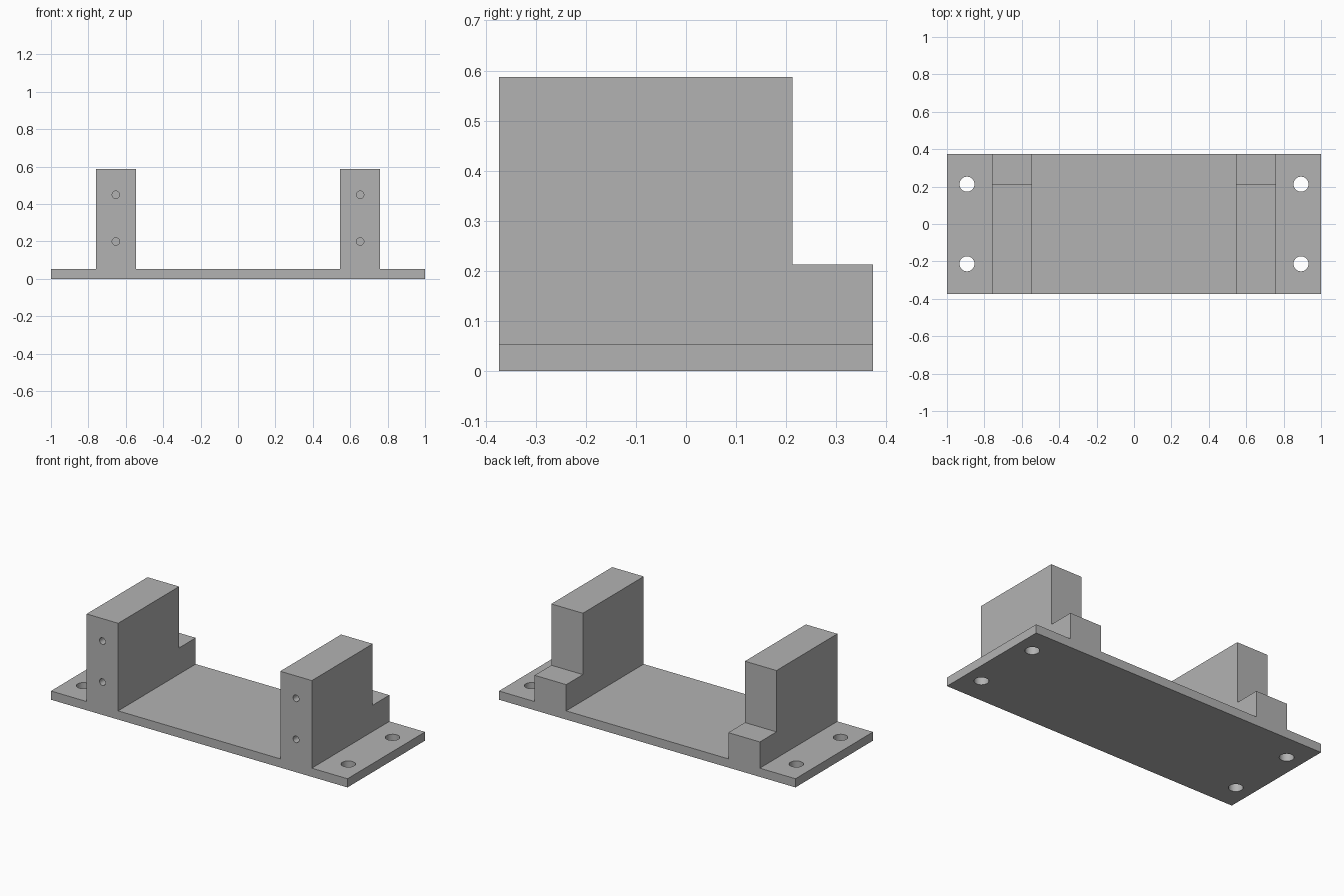
import bpy, bmesh, math
from mathutils import Matrix

cube = bpy.data.objects.get("Cube")
if cube:
    bpy.data.objects.remove(cube, do_unlink=True)

LENGTH, DEPTH, THICK = 2.0, 0.747, 0.053
POST_X, POST_W, POST_H = 0.653, 0.213, 0.587
STEP_Y, STEP_Z = 0.213, 0.213

grey = bpy.data.materials.new("plain grey")
grey.use_nodes = True
colour = (0.45, 0.45, 0.45, 1)
grey.diffuse_color = colour
grey.node_tree.nodes["Principled BSDF"].inputs["Base Color"].default_value = colour


def add_object(name, bm):
    bmesh.ops.recalc_face_normals(bm, faces=bm.faces)
    mesh = bpy.data.meshes.new(name)
    bm.to_mesh(mesh)
    bm.free()
    mesh.materials.append(grey)
    obj = bpy.data.objects.new(name, mesh)
    bpy.context.collection.objects.link(obj)
    return obj


def extrude_profile(name, points, direction):
    bm = bmesh.new()
    face = bm.faces.new([bm.verts.new(p) for p in points])
    new = bmesh.ops.extrude_face_region(bm, geom=[face])["geom"]
    verts = [v for v in new if isinstance(v, bmesh.types.BMVert)]
    bmesh.ops.translate(bm, verts=verts, vec=direction)
    return add_object(name, bm)


def cylinder(name, radius, depth, location, axis="Z"):
    bm = bmesh.new()
    turn = Matrix.Rotation(math.pi / 2, 4, "X") if axis == "Y" else Matrix()
    bmesh.ops.create_cone(bm, cap_ends=True, segments=40, radius1=radius, radius2=radius,
                          depth=depth, matrix=Matrix.Translation(location) @ turn)
    return add_object(name, bm)


def combine(target, tool, operation):
    tool.hide_render = True
    mod = target.modifiers.new(tool.name, "BOOLEAN")
    mod.operation, mod.solver, mod.object = operation, "EXACT", tool
    bpy.context.view_layer.objects.active = target
    bpy.ops.object.modifier_apply(modifier=mod.name)
    bpy.data.objects.remove(tool, do_unlink=True)


# Base plate
x, y = LENGTH / 2, DEPTH / 2
bracket = extrude_profile("mounting_bracket", [(-x, -y, 0), (x, -y, 0), (x, y, 0), (-x, y, 0)],
                          (0, 0, THICK))

# Stepped uprights, fused to the plate
profile = [(-y, 0), (y, 0), (y, STEP_Z), (STEP_Y, STEP_Z), (STEP_Y, POST_H), (-y, POST_H)]
for side in (-1, 1):
    left_edge = side * POST_X - POST_W / 2
    post = extrude_profile("upright", [(left_edge, py, pz) for py, pz in profile], (POST_W, 0, 0))
    combine(bracket, post, "UNION")

# Through holes in the plate and blind screw holes in the uprights
for side in (-1, 1):
    for hole_y in (-0.213, 0.213):
        combine(bracket, cylinder("plate_hole", 0.04, 0.3, (side * 0.893, hole_y, 0)), "DIFFERENCE")
    for hole_z in (0.2, 0.45):
        combine(bracket, cylinder("screw_hole", 0.02, 0.54, (side * POST_X, -y, hole_z), "Y"),
                "DIFFERENCE")

# Merge flat regions, keep corners crisp and holes round
bm = bmesh.new()
bm.from_mesh(bracket.data)
bmesh.ops.remove_doubles(bm, verts=bm.verts, dist=1e-5)
bmesh.ops.dissolve_limit(bm, angle_limit=0.01, verts=bm.verts, edges=bm.edges)
bm.to_mesh(bracket.data)
bm.free()
bpy.ops.object.select_all(action="DESELECT")
bracket.select_set(True)
bpy.context.view_layer.objects.active = bracket
bpy.ops.object.shade_smooth_by_angle(angle=math.radians(30))
